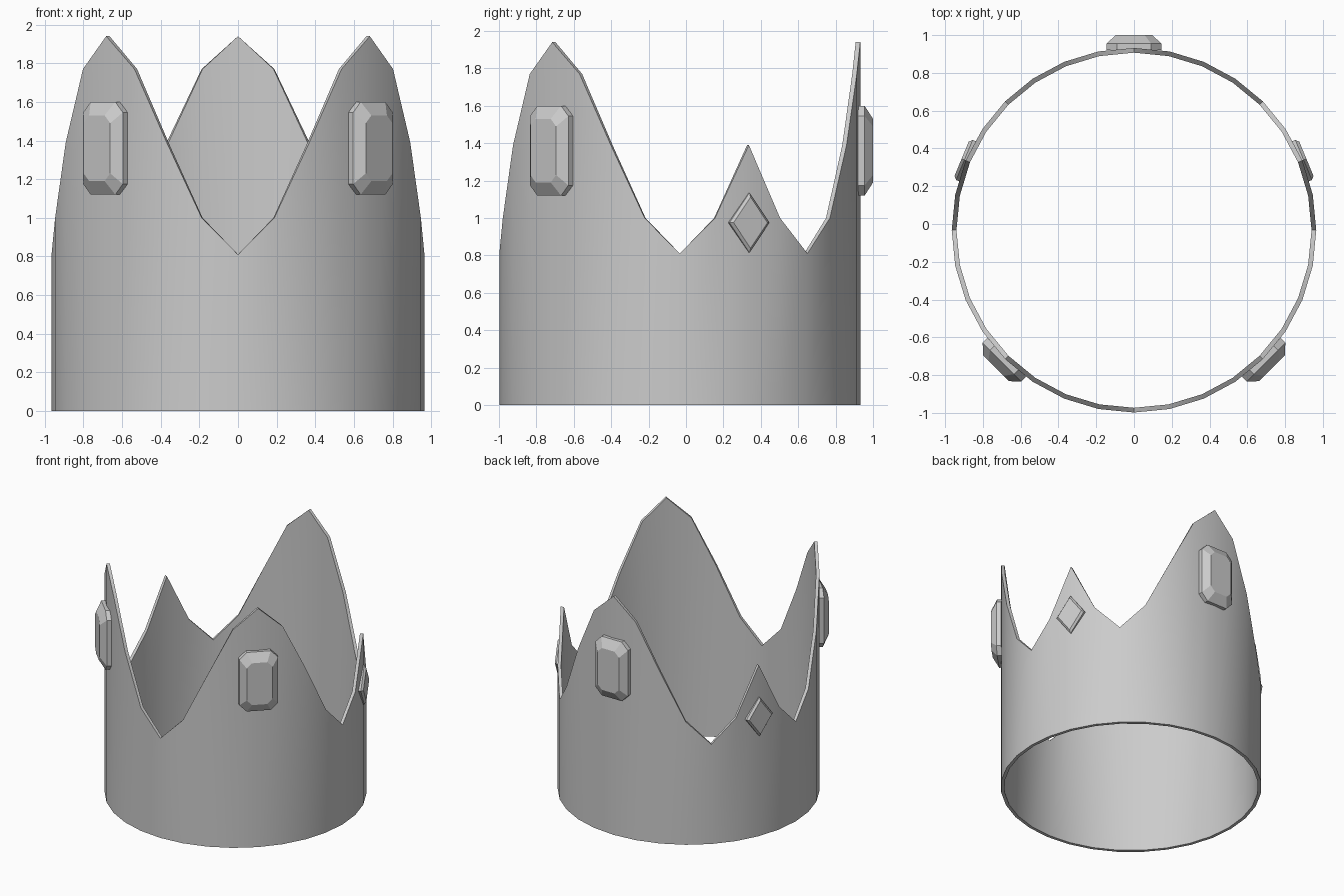
import bpy, bmesh
from math import sin, cos, radians

if "Cube" in bpy.data.objects:
    bpy.data.objects.remove(bpy.data.objects["Cube"])

CY = -0.033            # centre of the ring in y
R_OUT, R_IN = 0.965, 0.94
SIDES = 32


def place(angle, t, z, r):
    """Point at angle from the front, t sideways, r outwards."""
    return (sin(angle) * r + cos(angle) * t, CY - cos(angle) * r + sin(angle) * t, z)


def finish(name, bm):
    bmesh.ops.recalc_face_normals(bm, faces=bm.faces[:])
    mesh = bpy.data.meshes.new(name)
    bm.to_mesh(mesh)
    bm.free()
    obj = bpy.data.objects.new(name, mesh)
    bpy.context.collection.objects.link(obj)
    return obj


# Crown band: top heights from front to back, mirrored to the other side
tall = [0.81, 1.0, 1.39, 1.77, 1.94, 1.77, 1.39, 1.0]
small = [0.81, 1.0, 1.39, 1.0]
half = tall + small + tall[:5]
heights = half + half[-2:0:-1]

bm = bmesh.new()
columns = []
for i, h in enumerate(heights):
    a = radians(360 / SIDES * i)
    columns.append([bm.verts.new(place(a, 0, z, r))
                    for r, z in ((R_OUT, 0), (R_OUT, h), (R_IN, h), (R_IN, 0))])
for i in range(SIDES):
    c, n = columns[i], columns[(i + 1) % SIDES]
    for k in range(4):
        m = (k + 1) % 4
        bm.faces.new((c[k], n[k], n[m], c[m]))
band = finish("crown_band", bm)
bpy.context.view_layer.objects.active = band
band.select_set(True)
bpy.ops.object.shade_smooth_by_angle(angle=radians(30))
band.select_set(False)


def octagon(w, h, c):
    return [(w, h - c), (w - c, h), (c - w, h), (-w, h - c),
            (-w, c - h), (c - w, -h), (w - c, -h), (w, c - h)]


def diamond(w, h):
    return [(w, 0), (0, h), (-w, 0), (0, -h)]


def gem(name, degrees, zc, layers):
    """Cut stone lofted through outlines stacked outwards."""
    a = radians(degrees)
    bm = bmesh.new()
    rings = [[bm.verts.new(place(a, t, zc + z, r)) for t, z in outline]
             for r, outline in layers]
    for lo, hi in zip(rings, rings[1:]):
        for k in range(len(lo)):
            m = (k + 1) % len(lo)
            bm.faces.new((lo[k], lo[m], hi[m], hi[k]))
    bm.faces.new(rings[0])
    bm.faces.new(rings[-1])
    finish(name, bm)


# Large step-cut gems on the tall points
for name, deg in (("gem_right", 45), ("gem_left", -45), ("gem_back", 180)):
    gem(name, deg, 1.36, [(0.953, octagon(0.145, 0.24, 0.055)),
                          (0.988, octagon(0.145, 0.24, 0.055)),
                          (1.033, octagon(0.097, 0.17, 0.04))])

# Small diamond stones on the short side points
for name, deg in (("diamond_right", 112.5), ("diamond_left", -112.5)):
    gem(name, deg, 0.975, [(0.95, diamond(0.115, 0.16)),
                           (0.972, diamond(0.115, 0.16)),
                           (0.988, diamond(0.098, 0.137))])
